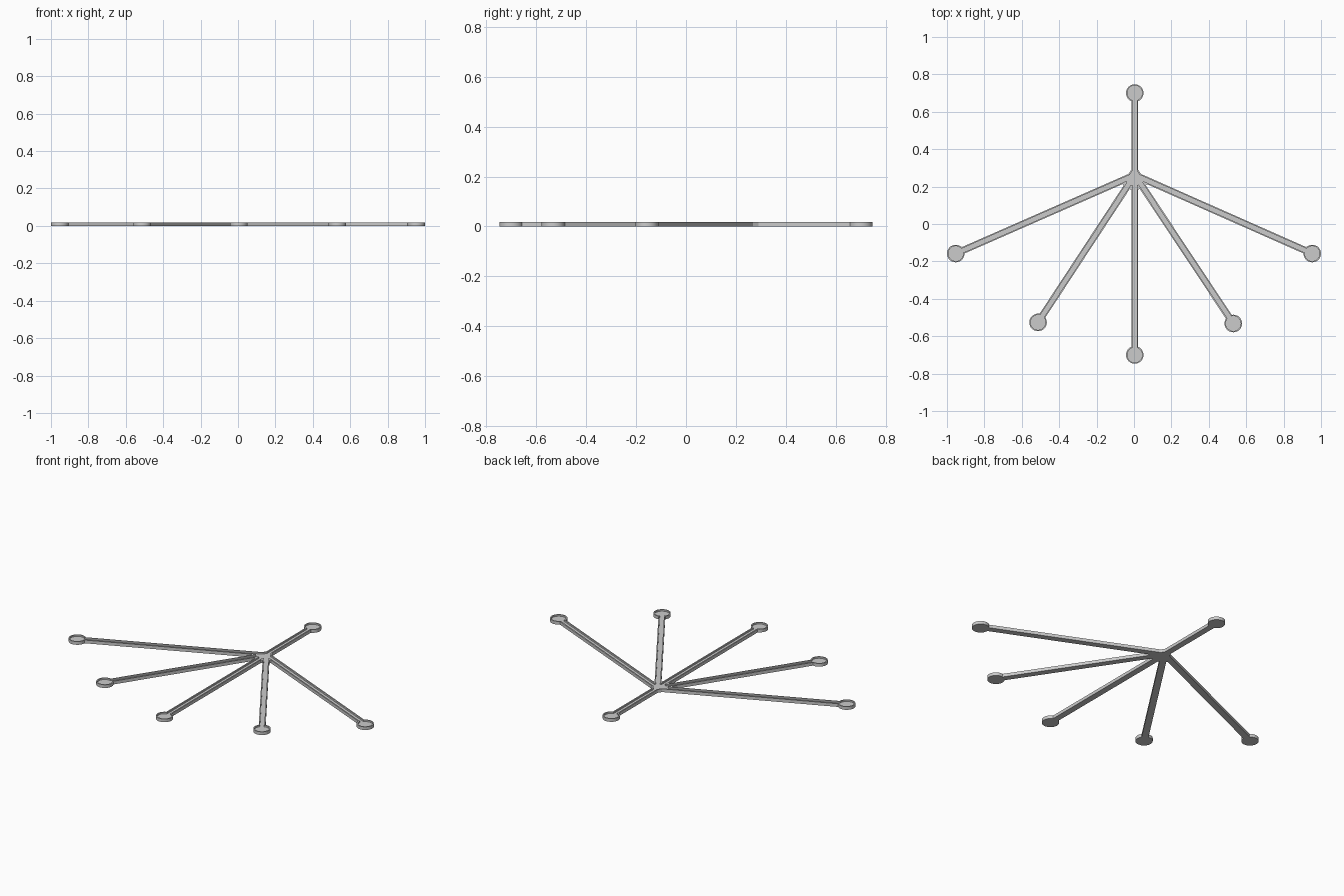
import bpy, bmesh
from math import asin, atan2, cos, sin, pi
from mathutils import Vector

if "Cube" in bpy.data.objects:
    bpy.data.objects.remove(bpy.data.objects["Cube"])

HUB = Vector((0.004, 0.262))
TIPS = [(0.004, 0.7), (-0.953, -0.158), (-0.513, -0.526),
        (0.004, -0.7), (0.531, -0.532), (0.953, -0.158)]
HEIGHT, FLOOR, RIM = 0.019, 0.010, 0.007
HALF_WIDTH, PAD_RADIUS, ARC, CHAMFER = 0.0185, 0.047, 28, 0.016
STEP = ARC + 3          # outline points per arm


def outline(w, r):
    """Counter-clockwise star outline: arms of half width w ending in discs of radius r."""
    arms = []
    for t in TIPS:
        d = Vector(t) - HUB
        arms.append((atan2(d.y, d.x), Vector(t)))
    arms.sort(key=lambda a: a[0])
    pts = []
    for i, (ang, tip) in enumerate(arms):
        # round pad at the arm end
        open_half = asin(w / r)
        start, span = ang - pi + open_half, 2 * (pi - open_half)
        for k in range(ARC + 1):
            a = start + span * k / ARC
            pts.append(tip + Vector((cos(a), sin(a))) * r)
        # chamfered inside corner shared with the next arm
        nxt = arms[(i + 1) % len(arms)][0]
        gap = (nxt - ang) % (2 * pi)
        mid = ang + gap / 2
        corner = HUB + Vector((cos(mid), sin(mid))) * (w / sin(gap / 2))
        for a in (ang, nxt):
            pts.append(corner + Vector((cos(a), sin(a))) * CHAMFER)
    return pts


def cap(bm, ring, z):
    """Fill a star outline with pads, arm strips and a hub fan."""
    centre = bm.verts.new((HUB.x, HUB.y, z))
    for base in range(0, len(ring), STEP):
        a, b = ring[base], ring[base + ARC]
        left, left_next, right = ring[base + ARC + 1], ring[base + ARC + 2], ring[base - 1]
        bm.faces.new(ring[base:base + ARC + 1])
        bm.faces.new((right, a, b, left))
        bm.faces.new((centre, right, left))
        bm.faces.new((centre, left, left_next))


# Channel-section star frame: flat underside, raised rim, recessed floor
bm = bmesh.new()
outer = outline(HALF_WIDTH, PAD_RADIUS)
inner = outline(HALF_WIDTH - RIM, PAD_RADIUS - RIM)
rings = [[bm.verts.new((p.x, p.y, z)) for p in pts]
         for pts, z in ((outer, 0), (outer, HEIGHT), (inner, HEIGHT), (inner, FLOOR))]
for a, b in zip(rings, rings[1:]):
    for i in range(len(a)):
        j = (i + 1) % len(a)
        bm.faces.new((a[i], a[j], b[j], b[i]))
cap(bm, rings[0], 0)
cap(bm, rings[3], FLOOR)
bmesh.ops.recalc_face_normals(bm, faces=bm.faces[:])

mesh = bpy.data.meshes.new("star_frame")
bm.to_mesh(mesh)
bm.free()
frame = bpy.data.objects.new("star_frame", mesh)
bpy.context.collection.objects.link(frame)
bpy.context.view_layer.objects.active = frame
frame.select_set(True)
bpy.ops.object.shade_smooth_by_angle()
